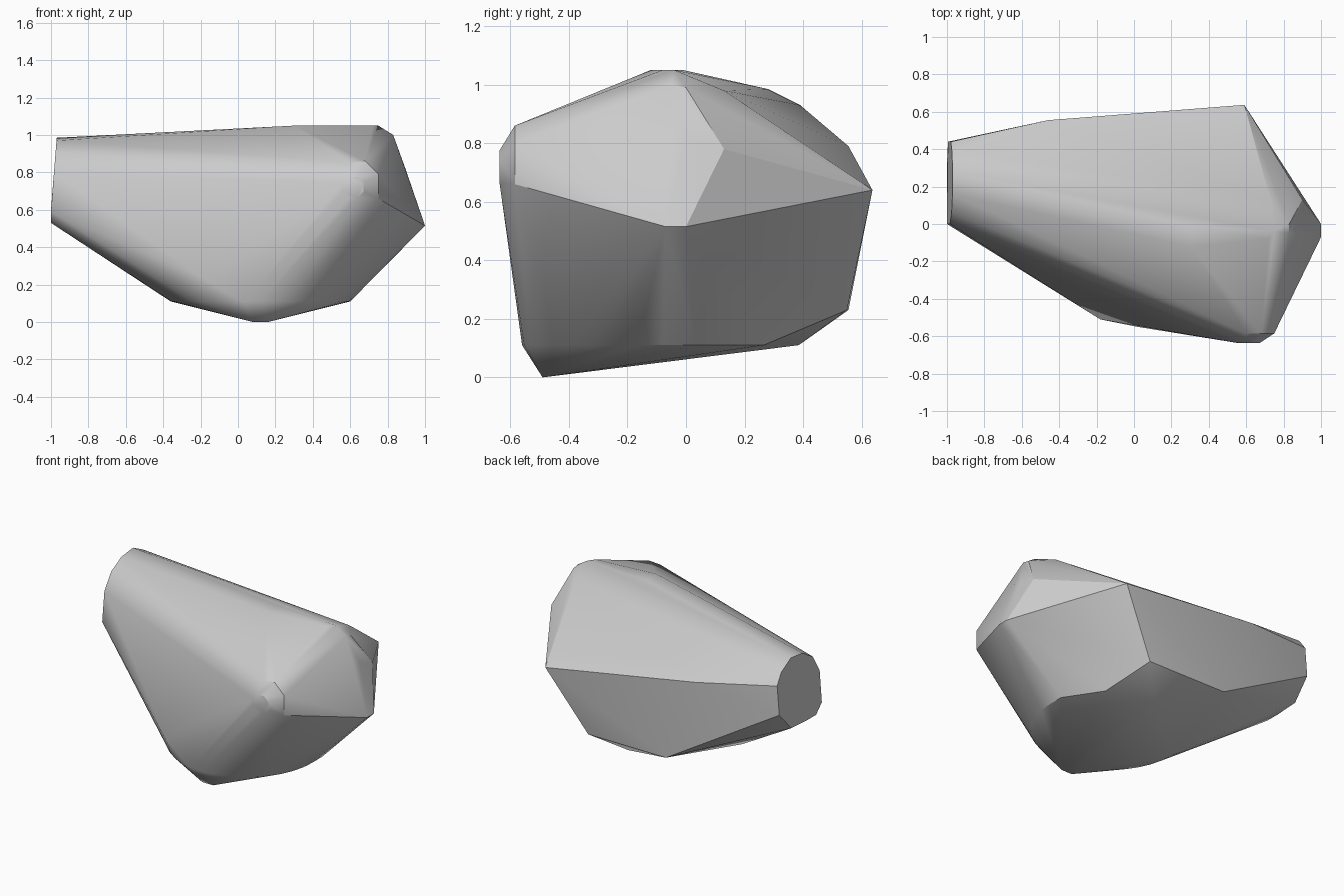
import bpy, bmesh
from math import cos, sin, pi

cube = bpy.data.objects.get("Cube")
if cube:
    bpy.data.objects.remove(cube, do_unlink=True)


def make_material(name, rgb):
    mat = bpy.data.materials.new(name)
    mat.use_nodes = True
    mat.diffuse_color = (*rgb, 1)
    mat.node_tree.nodes["Principled BSDF"].inputs["Base Color"].default_value = (*rgb, 1)
    return mat


def arc(steps, start, end):
    """Unit circle points between two angles."""
    for i in range(steps + 1):
        a = start + (end - start) * i / steps
        yield cos(a), sin(a)


points = []

# Blunt tapered end: slightly tilted rounded cap, given as (y, z)
cap_outline = [(0.28, 0.985), (0.39, 0.93), (0.44, 0.86), (0.44, 0.67), (0.32, 0.54),
               (0.16, 0.53), (0.06, 0.53), (0, 0.59), (0, 0.8), (0.06, 0.91), (0.16, 0.97)]
for y, z in cap_outline:
    points.append((-1 + 0.08 * max(z - 0.6, 0), y, z))

# Rounded underside rim, then its faceted back half
for c, s in arc(18, pi, 2 * pi):
    points.append((0.12 + 0.48 * c, -0.08 + 0.48 * s, 0.11))
points += [(0.6, 0.03, 0.11), (0.445, 0.265, 0.11), (0.155, 0.385, 0.11)]

# Lowest edge and lower front corners
points += [(0.08, -0.49, 0), (0.16, -0.49, 0),
           (0.02, -0.55, 0.11), (0.12, -0.56, 0.11), (-0.18, -0.51, 0.23)]

# Front knob: bevelled stub with a small flat tip
points += [(x, -0.585, z) for x, z in
           [(0.6, 0.855), (0.68, 0.86), (0.75, 0.79), (0.75, 0.66)]]
for c, s in arc(8, pi / 8, 2 * pi + pi / 8):
    points.append((0.615 + 0.06 * c, -0.637, 0.72 + 0.06 * s))

# Pointed side tip
points += [(1, 0, 0.515), (1, -0.07, 0.515), (0.895, 0, 0.82), (0.9, 0.13, 0.78)]

# Top ridge
points += [(0.3, -0.01, 1.05), (0.3, -0.12, 1.05), (0.72, -0.08, 1.05),
           (0.75, -0.04, 1.05), (0.83, -0.05, 1), (0.83, 0, 0.99), (0.73, 0.13, 0.98)]

# Back corners
points += [(0.59, 0.637, 0.64), (-0.46, 0.555, 0.79),
           (0.335, 0.55, 0.23), (-0.24, 0.555, 0.23)]

# Wrap all features in one convex shell
bm = bmesh.new()
for p in points:
    bm.verts.new(p)
bmesh.ops.remove_doubles(bm, verts=bm.verts, dist=0.002)
hull = bmesh.ops.convex_hull(bm, input=bm.verts)
inside = {g for g in hull["geom_interior"] + hull["geom_unused"]
          if isinstance(g, bmesh.types.BMVert)}
bmesh.ops.delete(bm, geom=list(inside), context='VERTS')
bmesh.ops.dissolve_limit(bm, angle_limit=0.02, verts=bm.verts, edges=bm.edges)
bmesh.ops.recalc_face_normals(bm, faces=bm.faces)

mesh = bpy.data.meshes.new("faceted_shell")
bm.to_mesh(mesh)
bm.free()
mesh.materials.append(make_material("stone_grey", (0.6, 0.6, 0.6)))
shell = bpy.data.objects.new("faceted_shell", mesh)
bpy.context.collection.objects.link(shell)

bpy.context.view_layer.objects.active = shell
shell.select_set(True)
bpy.ops.object.shade_smooth_by_angle(angle=pi / 6)
